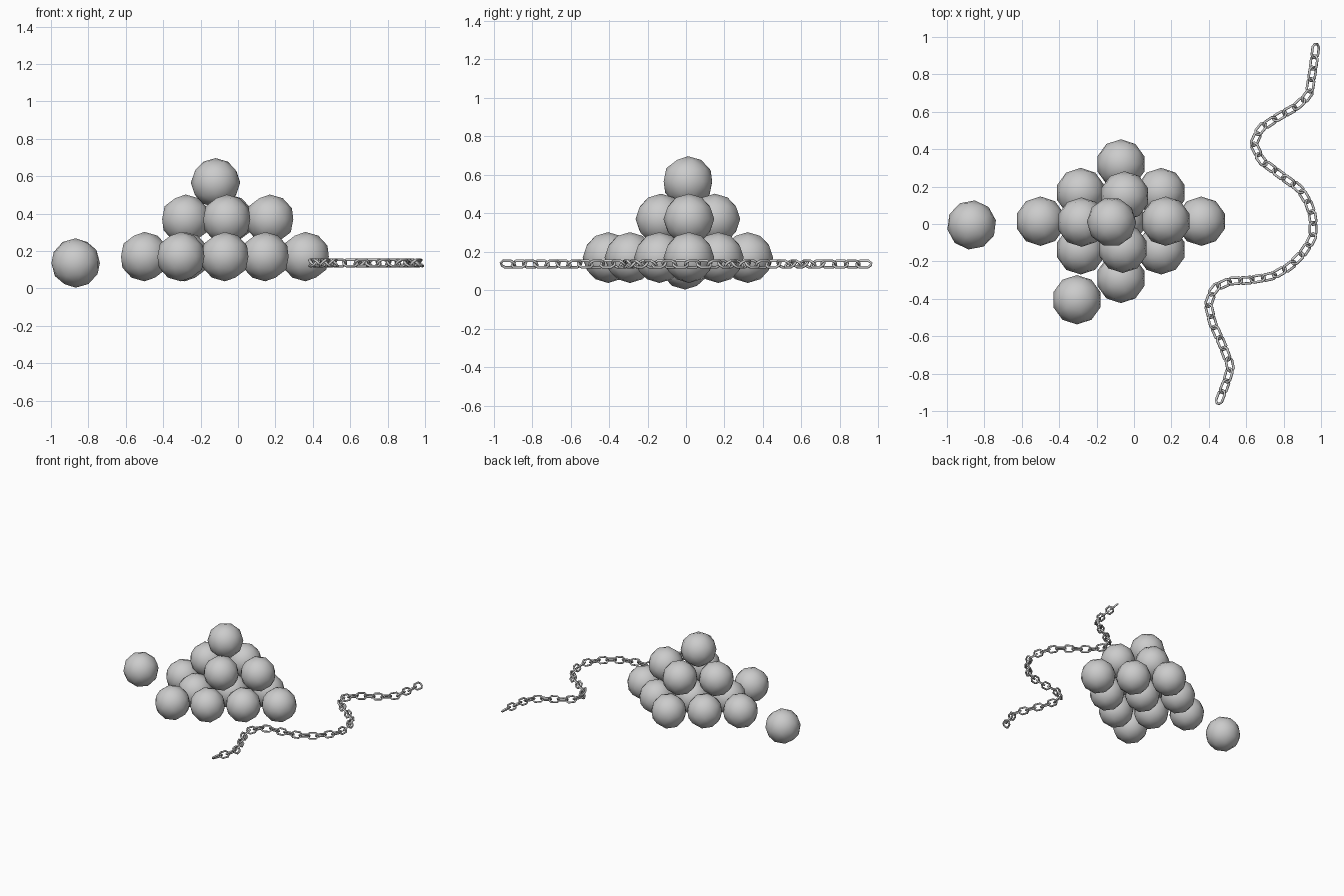
import bpy, bmesh, math
from mathutils import Vector, Matrix

if "Cube" in bpy.data.objects:
    bpy.data.objects.remove(bpy.data.objects["Cube"])


def finish(bm, name):
    bmesh.ops.recalc_face_normals(bm, faces=bm.faces)
    for f in bm.faces:
        f.smooth = True
    me = bpy.data.meshes.new(name)
    bm.to_mesh(me)
    bm.free()
    return me


def place(name, me, matrix):
    ob = bpy.data.objects.new(name, me)
    bpy.context.collection.objects.link(ob)
    ob.matrix_world = matrix


# Low-poly ball shared by the whole pile
bm = bmesh.new()
bmesh.ops.create_icosphere(bm, subdivisions=2, radius=0.132)
ball = finish(bm, "ball")


def add_ball(name, x, y, z, turn=0.0):
    place(name, ball, Matrix.Translation((x, y, z)) @ Matrix.Rotation(turn, 4, 'Z'))


# Base layer: 3 x 3 diamond, plus one ball extending the front row
CX, CY = -0.07, 0.015
for i in (-1, 0, 1):
    for j in (-1, 0, 1):
        add_ball("base_ball", CX + 0.215 * (i + j), CY + 0.153 * (i - j), 0.17)
add_ball("base_ball_extra", -0.305, -0.405, 0.17)

# Middle layer and top ball
for x, y in ((-0.28, 0.01), (0.17, 0.015), (-0.05, 0.15), (-0.06, -0.13)):
    add_ball("middle_ball", x, y, 0.37)
add_ball("top_ball", -0.12, 0.01, 0.565, 0.3)

# Loose ball
add_ball("loose_ball", -0.868, -0.005, 0.136, 0.5)

# Chain link: chamfered loop swept with a thin wire, long axis on x
HL, HW, C, WIRE, SIDES = 0.037, 0.0235, 0.014, 0.007, 6
loop = [(HL, -HW + C), (HL, HW - C), (HL - C, HW), (-HL + C, HW),
        (-HL, HW - C), (-HL, -HW + C), (-HL + C, -HW), (HL - C, -HW)]
bm = bmesh.new()
rings = []
n = len(loop)
for i, p in enumerate(loop):
    a, b = Vector(loop[i - 1]), Vector(loop[(i + 1) % n])
    t = (b - a).normalized()
    out = Vector((t.y, -t.x, 0))
    rings.append([bm.verts.new(Vector((*p, 0)) + out * WIRE * math.cos(q)
                               + Vector((0, 0, WIRE * math.sin(q))))
                  for q in (math.tau * k / SIDES for k in range(SIDES))])
for i in range(n):
    r, s = rings[i], rings[(i + 1) % n]
    for k in range(SIDES):
        m = (k + 1) % SIDES
        bm.faces.new((r[k], r[m], s[m], s[k]))
link = finish(bm, "chain_link")

# Winding path on the ground beside the pile
path = [(0.975, 0.968), (0.957, 0.83), (0.936, 0.695), (0.866, 0.626), (0.77, 0.572),
        (0.68, 0.513), (0.638, 0.428), (0.684, 0.337), (0.79, 0.257), (0.888, 0.187),
        (0.936, 0.107), (0.957, 0.027), (0.957, -0.07), (0.904, -0.155), (0.834, -0.225),
        (0.743, -0.278), (0.62, -0.30), (0.513, -0.305), (0.433, -0.342), (0.396, -0.428),
        (0.422, -0.535), (0.47, -0.64), (0.517, -0.765), (0.492, -0.85), (0.446, -0.966)]
pts = [Vector(p) for p in path]
lengths = [0.0]
for a, b in zip(pts, pts[1:]):
    lengths.append(lengths[-1] + (b - a).length)


def along(d):
    for i in range(len(pts) - 1):
        if d <= lengths[i + 1] or i == len(pts) - 2:
            return pts[i].lerp(pts[i + 1], (d - lengths[i]) / (lengths[i + 1] - lengths[i]))


# Interlocked links, alternately tilted 45 degrees either way
margin = HL + WIRE
span = lengths[-1] - 2 * margin
count = round(span / 0.062)
for k in range(count + 1):
    d = margin + span * k / count
    p = along(d)
    t = along(d + 0.03) - along(d - 0.03)
    place("chain_link", link, Matrix.Translation((p.x, p.y, 0.136))
          @ Matrix.Rotation(math.atan2(t.y, t.x), 4, 'Z')
          @ Matrix.Rotation(math.radians(45 if k % 2 else -45), 4, 'X'))
